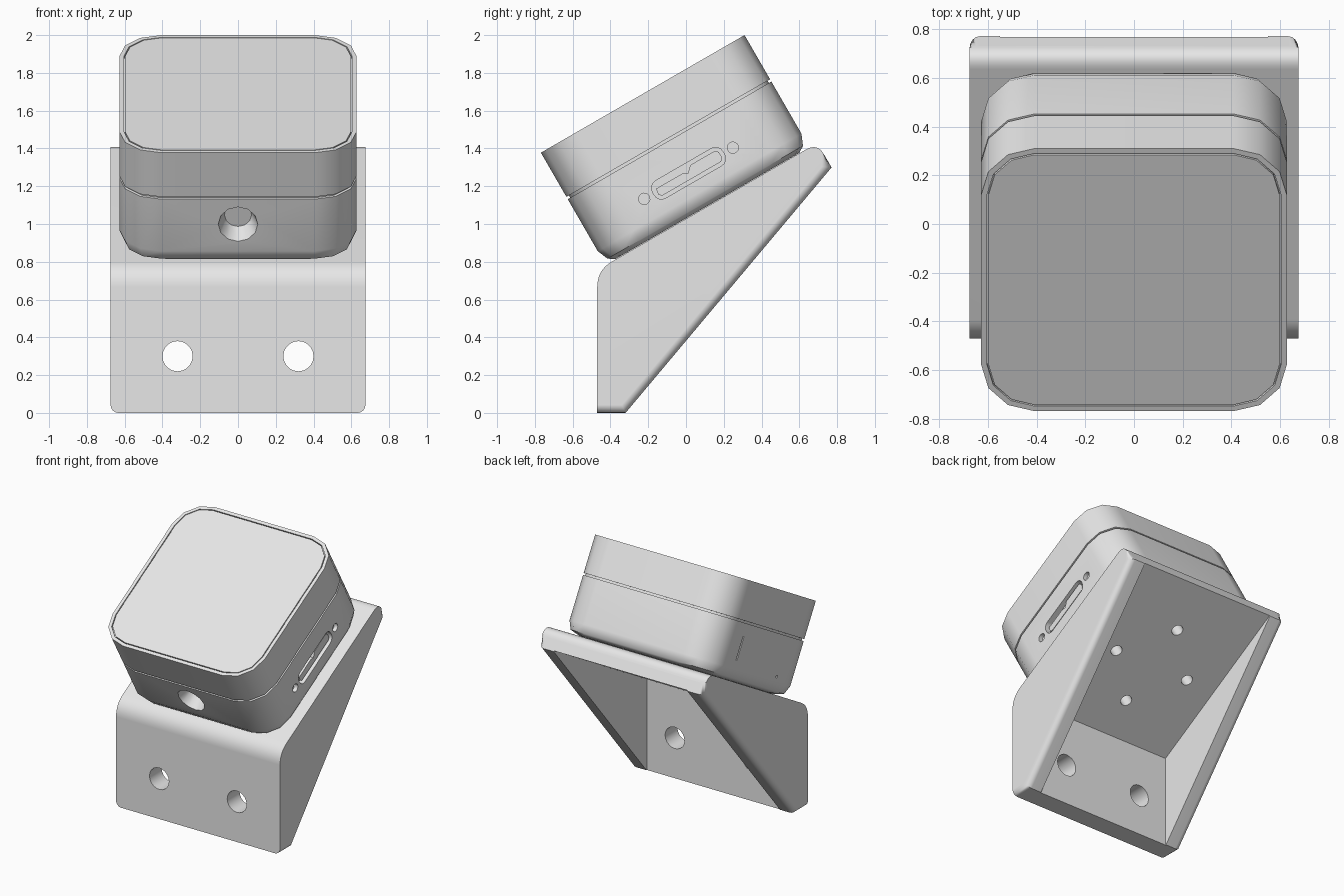
import bpy, bmesh, math
from mathutils import Matrix, Vector

if "Cube" in bpy.data.objects:
    bpy.data.objects.remove(bpy.data.objects["Cube"])

grey = bpy.data.materials.new("grey_plastic")
GREY = (0.8, 0.8, 0.8, 1)
grey.use_nodes = True
grey.diffuse_color = GREY
grey.node_tree.nodes["Principled BSDF"].inputs["Base Color"].default_value = GREY

TILT = Matrix.Rotation(math.radians(30), 4, 'X')
SIDEWAYS = Matrix(((0, 0, 1, 0), (1, 0, 0, 0), (0, 1, 0, 0), (0, 0, 0, 1)))  # (y, z) profile along x
MID = 0.646      # case centre along the slope
PLATE = 0.89     # height of the sloping plate above the tilt axis
WALL = 0.15


def loft(name, rings, matrix):
    """Skin a stack of (outline, height) rings and cap both ends."""
    bm = bmesh.new()
    loops = [[bm.verts.new(matrix @ Vector((x, y, z))) for x, y in pts] for pts, z in rings]
    n = len(loops[0])
    for a, b in zip(loops, loops[1:]):
        for i in range(n):
            j = (i + 1) % n
            bm.faces.new((a[i], a[j], b[j], b[i]))
    bm.faces.new(loops[0][::-1])
    bm.faces.new(loops[-1])
    bmesh.ops.recalc_face_normals(bm, faces=bm.faces)
    mesh = bpy.data.meshes.new(name)
    bm.to_mesh(mesh)
    bm.free()
    obj = bpy.data.objects.new(name, mesh)
    bpy.context.collection.objects.link(obj)
    return obj


def prism(name, pts, low, high, matrix):
    return loft(name, [(pts, low), (pts, high)], matrix)


def circle(r, n=20):
    return [(r * math.cos(math.tau * i / n), r * math.sin(math.tau * i / n)) for i in range(n)]


def rounded_rect(hx, hy, r, seg=3):
    pts = []
    for k, (sx, sy) in enumerate(((1, 1), (-1, 1), (-1, -1), (1, -1))):
        for i in range(seg + 1):
            a = math.radians(90 * (k + i / seg))
            pts.append((sx * (hx - r) + r * math.cos(a), sy * (hy - r) + r * math.sin(a)))
    return pts


def fillet(before, corner, after, size, seg=8):
    a, c, b = Vector(before), Vector(corner), Vector(after)
    a, b = c + (a - c).normalized() * size, c + (b - c).normalized() * size
    return [tuple(a.lerp(c, i / seg).lerp(c.lerp(b, i / seg), i / seg)) for i in range(seg + 1)]


def cut(obj, cutters):
    """Subtract the cutters, then discard them."""
    for c in cutters:
        c.hide_render = True
        m = obj.modifiers.new("cut", 'BOOLEAN')
        m.operation, m.solver, m.object = 'DIFFERENCE', 'EXACT', c
    graph = bpy.context.evaluated_depsgraph_get()
    mesh = bpy.data.meshes.new_from_object(obj.evaluated_get(graph))
    obj.modifiers.clear()
    obj.data = mesh
    for c in cutters:
        bpy.data.objects.remove(c)


def finish(obj):
    obj.data.materials.clear()
    obj.data.materials.append(grey)
    bpy.ops.object.select_all(action='DESELECT')
    obj.select_set(True)
    bpy.context.view_layer.objects.active = obj
    bpy.ops.object.shade_smooth_by_angle(angle=math.radians(40))
    m = obj.modifiers.new("flat_normals", 'WEIGHTED_NORMAL')
    m.keep_sharp = True


def slope(t, n):
    """Point of the side profile from distances along and above the slope."""
    v = TILT @ Vector((0, t, n))
    return (v.y, v.z)


# Bracket: folded plate with triangular cheeks
base, toe = (-0.47, 0), (-0.47 + WALL, 0)
heel, tip = slope(1.317, PLATE - WALL), slope(1.317, PLATE)
fold = (-0.47, 0.756)
profile = [base, toe, heel] + fillet(heel, tip, fold, 0.07) + fillet(tip, fold, base, 0.09)
bracket = prism("wall_bracket", profile, -0.675, 0.675, SIDEWAYS)

# Rounded outer edges around the open side
bm = bmesh.new()
bm.from_mesh(bracket.data)
count = len(profile)
rim = [e for e in bm.edges
       if all(v.index % count < 4 for v in e.verts)
       and e.verts[0].index // count == e.verts[1].index // count]
bmesh.ops.bevel(bm, geom=rim, offset=0.042, segments=4, profile=0.5, affect='EDGES')
bm.to_mesh(bracket.data)
bm.free()

# Cavity, wall screw holes and case screw holes
inner = PLATE - WALL + 0.005
inside = Vector(slope(0.058, inner))
cavity = [(-0.325, inside.y), (-0.325, -0.1), (0.9, 0.9), slope(1.4, inner)]
cutters = [prism("cavity", cavity, -0.55, 0.55, SIDEWAYS)]
for s in (-1, 1):
    spot = Matrix.Translation((s * 0.32, -0.4, 0.3)) @ Matrix.Rotation(math.pi / 2, 4, 'X')
    cutters.append(prism("wall_hole", circle(0.08), -0.2, 0.2, spot))
for x, t in ((0.31, 0), (-0.31, 0), (0, 0.31), (0, -0.31)):
    spot = TILT @ Matrix.Translation((x, MID + t, 0))
    cutters.append(prism("case_hole", circle(0.04), 0.6, PLATE + 0.1, spot))
cut(bracket, cutters)
finish(bracket)

# Case: body, seam, lid and top panel slit, as (height, inset) steps
CASE = TILT @ Matrix.Translation((0, MID, 0))
steps = [(0.892, 0.06), (0.915, 0.025), (0.975, 0),
         (1.293, 0), (1.293, 0.015), (1.307, 0.015), (1.307, 0),
         (1.577, 0), (1.577, 0.024), (1.56, 0.024), (1.56, 0.03), (1.577, 0.03)]
rings = []
for i, (z, inset) in enumerate(steps):
    radius = 0.25 if i == 0 else 0.22 - inset
    rings.append((rounded_rect(0.627 - inset, 0.6225 - inset, radius), z))
case = loft("tilted_case", rings, CASE)

# Front opening, side port with two screw holes, far side slit and pinhole
front = CASE @ Matrix.Translation((0, -0.6225, 1.14)) @ Matrix.Rotation(math.pi / 2, 4, 'X')
side = CASE @ Matrix.Translation((0.627, 0, 1.092)) @ Matrix.Rotation(math.pi / 2, 4, 'Y')
far = CASE @ Matrix.Translation((-0.627, 0, 1.1)) @ Matrix.Rotation(-math.pi / 2, 4, 'Y')
cutters = [loft("front_opening", [(circle(0.072, 12), -0.1), (circle(0.108, 12), 0.01)], front),
           prism("port_slot", rounded_rect(0.053, 0.215, 0.045, 4), -0.04, 0.02, side)]
for s in (-1, 1):
    spot = side @ Matrix.Translation((0, s * 0.271, 0))
    cutters.append(prism("port_screw_hole", circle(0.03, 14), -0.03, 0.02, spot))
slit = far @ Matrix.Translation((0.02, 0.3, 0))
pinhole = far @ Matrix.Translation((-0.09, -0.26, 0))
cutters.append(prism("card_slit", rounded_rect(0.085, 0.006, 0.003), -0.03, 0.02, slit))
cutters.append(prism("pinhole", circle(0.01, 8), -0.03, 0.02, pinhole))
cut(case, cutters)
finish(case)

# Connector tongue with a notch in its upper edge
tongue = [(0.033, -0.18), (0.033, 0.18), (0.018, 0.195), (-0.018, 0.195), (-0.033, 0.18),
          (-0.033, 0.03), (0, -0.005), (-0.015, -0.03), (-0.015, -0.19), (0.018, -0.195)]
finish(prism("port_connector", tongue, -0.045, -0.012, side))
